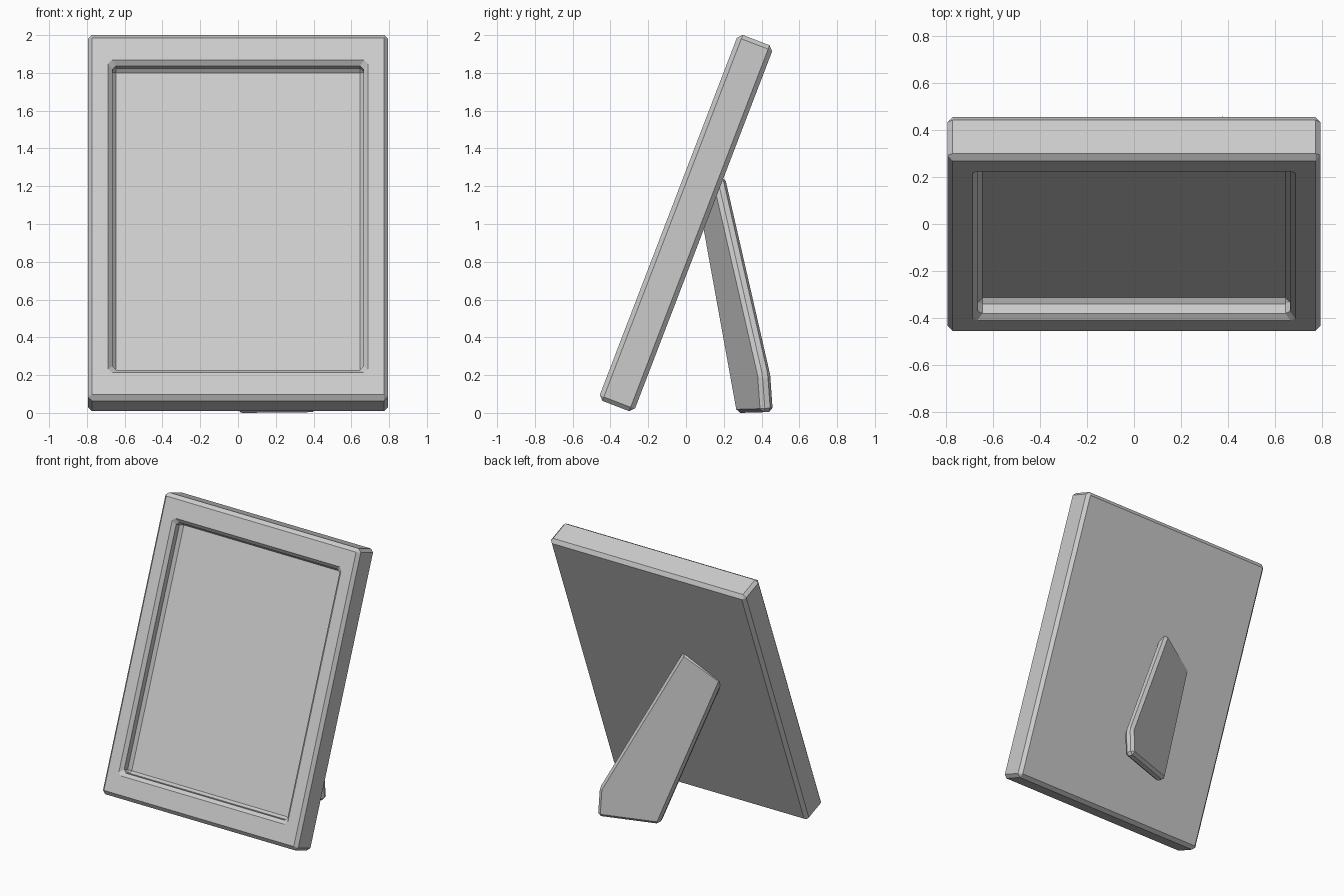
import bpy, bmesh, math
from mathutils import Vector, Matrix

if "Cube" in bpy.data.objects:
    bpy.data.objects.remove(bpy.data.objects["Cube"])


def finish(bm, name):
    bmesh.ops.remove_doubles(bm, verts=bm.verts, dist=1e-5)
    bmesh.ops.recalc_face_normals(bm, faces=bm.faces)
    me = bpy.data.meshes.new(name)
    bm.to_mesh(me)
    bm.free()
    ob = bpy.data.objects.new(name, me)
    bpy.context.collection.objects.link(ob)
    return ob


# Tilted frame: rings of (half width, half height, depth from front, corner cut)
HALF_T = 0.10
TILT = Matrix.Translation((0, 0, 1.005)) @ Matrix.Rotation(math.radians(-21), 4, 'X')
RINGS = [
    (0.645, 0.845, 0.088, 0.0),     # picture panel edge
    (0.665, 0.862, 0.066, 0.02),    # recess wall, inner end
    (0.665, 0.862, 0.023, 0.02),    # recess wall, outer end
    (0.688, 0.886, 0.0, 0.02),      # opening on the front face
    (0.773, 1.012, 0.0, 0.0),       # front face edge
    (0.795, 1.0375, 0.024, 0.022),  # outer side, front
    (0.795, 1.0375, 0.176, 0.022),  # outer side, back
    (0.773, 1.012, 0.2, 0.0),       # back face edge
]


def ring(bm, hx, hz, d, c):
    corner = [(1, 1, 0), (1, -1, 1), (-1, -1, 0), (-1, 1, 1)]
    vs = []
    for sx, sz, flip in corner:
        pair = [(sx * (hx - c), sz * hz), (sx * hx, sz * (hz - c))]
        for x, z in (pair[::-1] if flip else pair):
            vs.append(bm.verts.new(TILT @ Vector((x, d - HALF_T, z))))
    return vs


bm = bmesh.new()
loops = [ring(bm, *r) for r in RINGS]
for a, b in zip(loops, loops[1:]):
    for i in range(8):
        j = (i + 1) % 8
        bm.faces.new((a[i], a[j], b[j], b[i]))
bm.faces.new(loops[0])
bm.faces.new(loops[-1])
finish(bm, "picture_frame")

# Easel leg: slanted, twisted plate with a clipped lower corner
outline = [(-0.122, 1.254), (-0.386, 1.086), (-0.009, 0.0), (0.397, 0.004), (0.392, 0.205)]
normal = Vector((-0.319, 0.945, 0.06)).normalized()
bm = bmesh.new()
back = [bm.verts.new((x, 0.332 + 0.338 * x - 0.0635 * z, z)) for x, z in outline]
front = [bm.verts.new(v.co - normal * 0.07) for v in back]
bm.faces.new(back)
bm.faces.new(front[::-1])
for i in range(5):
    j = (i + 1) % 5
    bm.faces.new((back[i], back[j], front[j], front[i]))
bmesh.ops.recalc_face_normals(bm, faces=bm.faces)
bmesh.ops.bevel(bm, geom=list(bm.edges), offset=0.02, segments=1,
                affect='EDGES', profile=0.5)
low = min(v.co.z for v in bm.verts)
bmesh.ops.translate(bm, verts=bm.verts, vec=(0, 0, -low))
finish(bm, "easel_leg")
